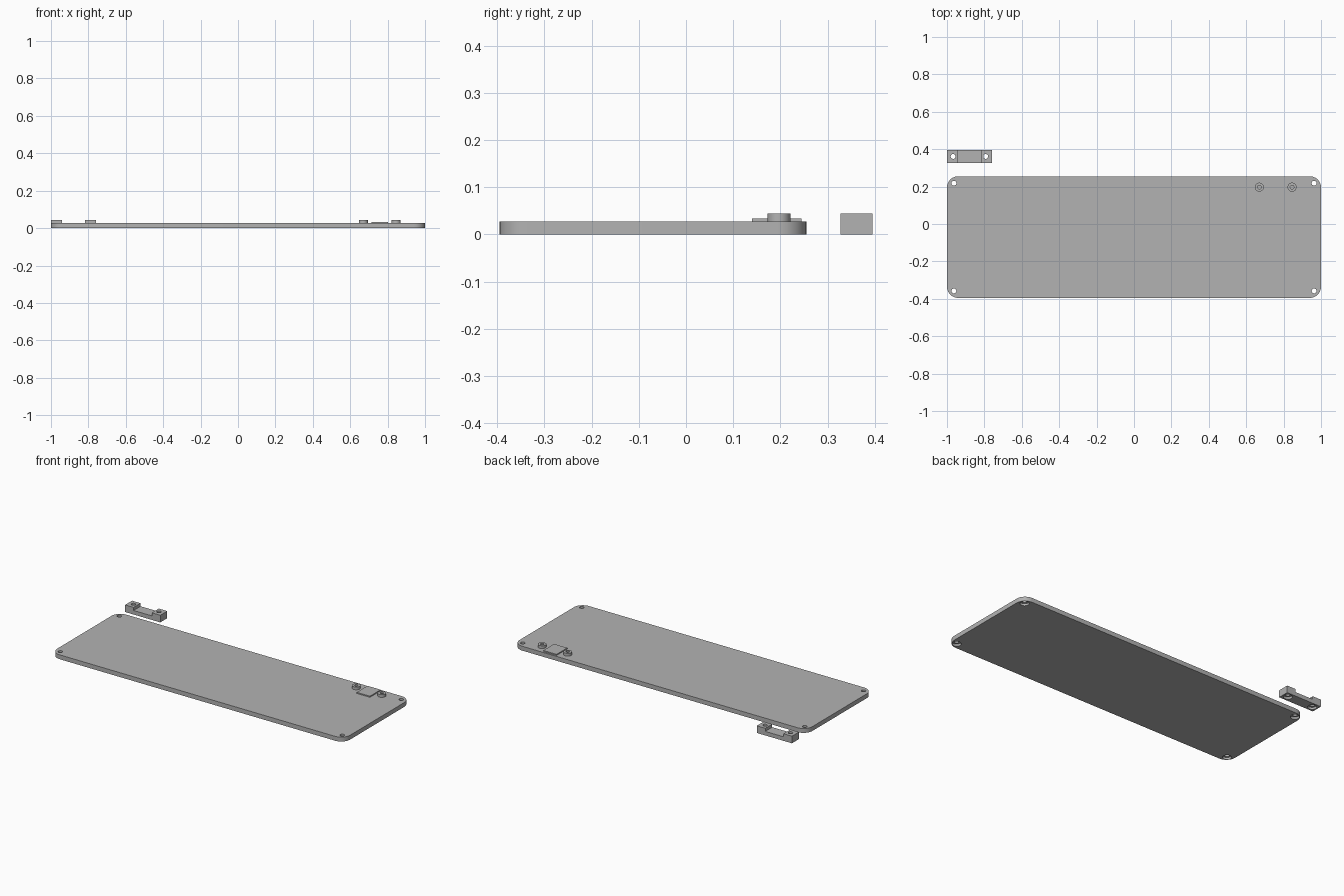
import bpy, bmesh, math

if "Cube" in bpy.data.objects:
    bpy.data.objects.remove(bpy.data.objects["Cube"])

grey = bpy.data.materials.new("grey_plastic")
grey.diffuse_color = (0.45, 0.45, 0.45, 1)
grey.use_nodes = True
grey.node_tree.nodes["Principled BSDF"].inputs["Base Color"].default_value = grey.diffuse_color


def prism(name, pts, depth, axis="z", start=0.0):
    """Extrude a closed outline along z (x,y points) or y (x,z points)."""
    bm = bmesh.new()
    place = (lambda a, b: (a, b, start)) if axis == "z" else (lambda a, b: (a, start, b))
    face = bm.faces.new([bm.verts.new(place(a, b)) for a, b in pts])
    ext = bmesh.ops.extrude_face_region(bm, geom=[face])
    move = (0, 0, depth) if axis == "z" else (0, depth, 0)
    bmesh.ops.translate(bm, vec=move, verts=[g for g in ext["geom"] if isinstance(g, bmesh.types.BMVert)])
    bmesh.ops.recalc_face_normals(bm, faces=bm.faces)
    me = bpy.data.meshes.new(name)
    bm.to_mesh(me)
    bm.free()
    me.materials.append(grey)
    ob = bpy.data.objects.new(name, me)
    bpy.context.collection.objects.link(ob)
    return ob


def arc(cx, cy, r, a0, a1, n):
    return [(cx + r * math.cos(math.radians(a0 + (a1 - a0) * i / n)),
             cy + r * math.sin(math.radians(a0 + (a1 - a0) * i / n))) for i in range(n + 1)]


def disc(name, x, y, r, z0, z1):
    return prism(name, arc(x, y, r, 0, 360, 32)[:-1], z1 - z0, start=z0)


def drill(ob, x, y, r, z0, z1):
    cutter = disc("hole_cutter", x, y, r, z0, z1)
    mod = ob.modifiers.new("hole", "BOOLEAN")
    mod.operation, mod.solver, mod.object = "DIFFERENCE", "EXACT", cutter
    bpy.context.view_layer.objects.active = ob
    bpy.ops.object.modifier_apply(modifier=mod.name)
    bpy.data.objects.remove(cutter)


def screw_hole(ob, x, y):
    drill(ob, x, y, 0.013, -0.1, 0.1)       # shaft
    drill(ob, x, y, 0.025, -0.1, 0.013)     # head recess underneath


# base plate with rounded corners
X, Y0, Y1, R, TOP = 1.0, -0.395, 0.255, 0.06, 0.027
outline = (arc(X - R, Y1 - R, R, 0, 90, 10) + arc(-X + R, Y1 - R, R, 90, 180, 10)
           + arc(-X + R, Y0 + R, R, 180, 270, 10) + arc(X - R, Y0 + R, R, 270, 360, 10))
plate = prism("base_plate", outline, TOP)
for x in (-0.963, 0.963):
    for y in (-0.358, 0.218):
        screw_hole(plate, x, y)

# two screw posts with blind holes
parts = [plate]
for x in (0.67, 0.845):
    drill(plate, x, 0.197, 0.010, 0.012, 0.1)
    post = disc("screw_post", x, 0.197, 0.024, TOP, 0.044)
    drill(post, x, 0.197, 0.010, 0.0, 0.1)
    parts.append(post)

# raised pad between the posts
prism("cable_pad", [(0.713, 0.14), (0.803, 0.14), (0.803, 0.245), (0.713, 0.245)], 0.034 - TOP, start=TOP)

# loose clamp bar with a raised block at each end
bar = [(-1, 0), (-0.76, 0), (-0.76, 0.044), (-0.818, 0.044), (-0.818, 0.025),
       (-0.942, 0.025), (-0.942, 0.044), (-1, 0.044)]
clamp = prism("cable_clamp", bar, 0.068, axis="y", start=0.327)
for x in (-0.967, -0.793):
    screw_hole(clamp, x, 0.361)
parts.append(clamp)

# smooth round walls, keep sharp edges
for ob in parts:
    bpy.ops.object.select_all(action="DESELECT")
    ob.select_set(True)
    bpy.context.view_layer.objects.active = ob
    bpy.ops.object.shade_smooth_by_angle(angle=math.radians(30))
